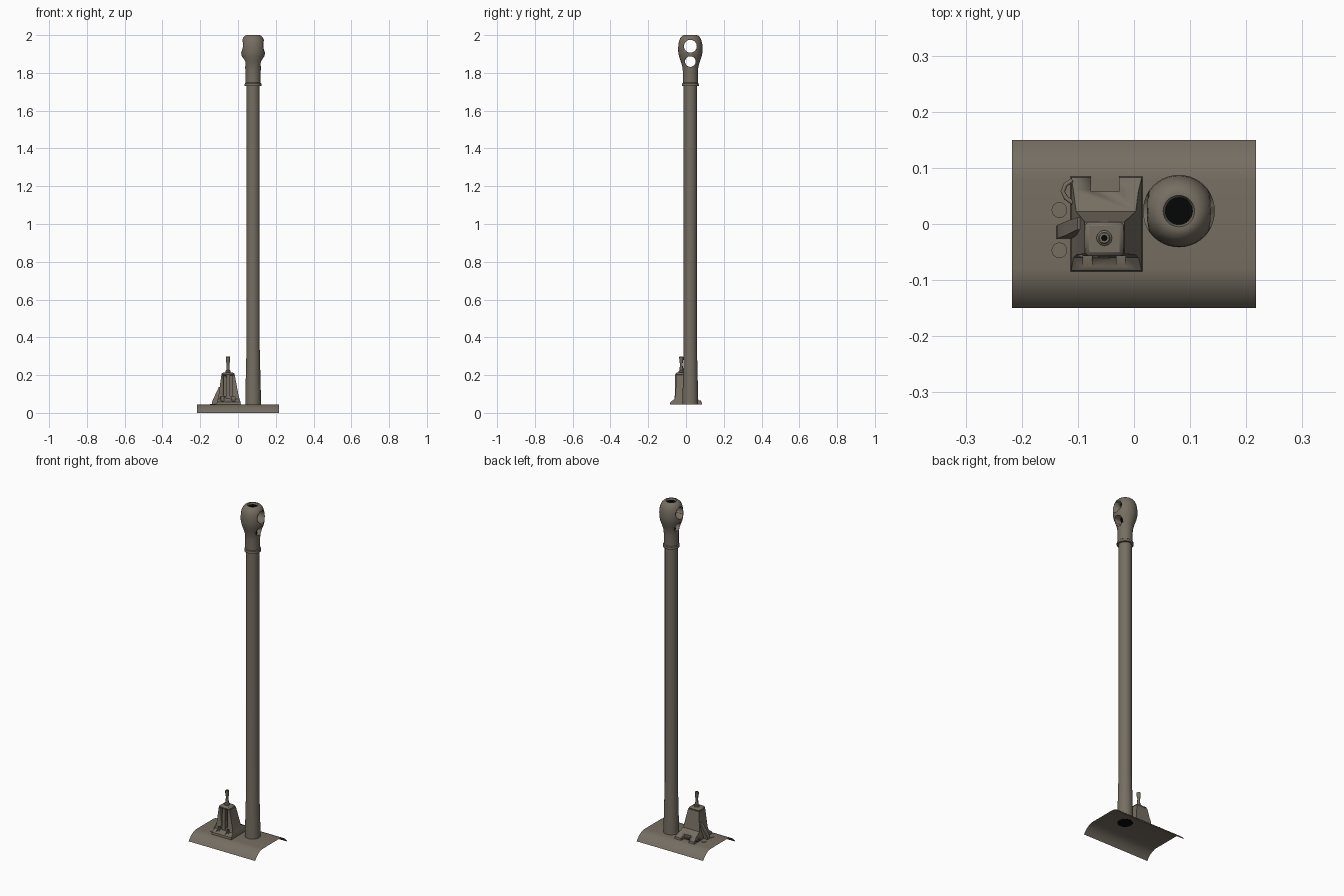
import bpy, bmesh, math
from mathutils import Matrix, Vector

cube = bpy.data.objects.get("Cube")
if cube:
    bpy.data.objects.remove(cube, do_unlink=True)


def material(name, rgb):
    m = bpy.data.materials.new(name)
    m.use_nodes = True
    m.diffuse_color = (*rgb, 1)
    bsdf = next(n for n in m.node_tree.nodes if n.type == 'BSDF_PRINCIPLED')
    bsdf.inputs["Base Color"].default_value = (*rgb, 1)
    bsdf.inputs["Roughness"].default_value = 0.8
    return m


PAINT = material("grey brown paint", (0.18, 0.155, 0.122))
BLACK = material("bore black", (0.0015, 0.002, 0.002))


def finish(name, bm, mats, angle=35, recalc=True):
    if recalc:
        bmesh.ops.recalc_face_normals(bm, faces=bm.faces)
    me = bpy.data.meshes.new(name)
    bm.to_mesh(me)
    bm.free()
    for m in mats:
        me.materials.append(m)
    me.shade_smooth()
    me.set_sharp_from_angle(angle=math.radians(angle))
    ob = bpy.data.objects.new(name, me)
    bpy.context.collection.objects.link(ob)
    return ob


def bridge(bm, rings):
    n = len(rings[0])
    for a, b in zip(rings, rings[1:]):
        for i in range(n):
            j = (i + 1) % n
            bm.faces.new((a[i], a[j], b[j], b[i]))
    bm.faces.new(rings[0][::-1])
    bm.faces.new(rings[-1])


def turned(name, profile, centre, mats, sides=32, angle=35):
    """Closed body turned about a vertical axis from (radius, height) points."""
    bm = bmesh.new()
    rings = []
    for r, z in profile:
        rings.append([bm.verts.new((centre[0] + r * math.cos(t), centre[1] + r * math.sin(t), z))
                      for t in (2 * math.pi * i / sides for i in range(sides))])
    bridge(bm, rings)
    return finish(name, bm, mats, angle)


def stacked(name, sections, angle=25):
    """Body lofted through rectangles (z, x0, x1, y0, y1)."""
    bm = bmesh.new()
    rings = [[bm.verts.new((x, y, z)) for x, y in ((x0, y0), (x1, y0), (x1, y1), (x0, y1))]
             for z, x0, x1, y0, y1 in sections]
    bridge(bm, rings)
    return finish(name, bm, [PAINT], angle)


def blacken_bore(ob, centre, radius, z_min):
    for f in ob.data.polygons:
        c = f.center
        if c.z > z_min and Vector((c.x - centre[0], c.y - centre[1])).length < radius:
            f.material_index = 1


def cut(ob, cutters):
    for c in cutters:
        mod = ob.modifiers.new(c.name, 'BOOLEAN')
        mod.operation = 'DIFFERENCE'
        mod.solver = 'EXACT'
        mod.object = c
        c.hide_render = True
        c.hide_set(True)


# Curved base sheet, mirrored front to back
half = [(0.15, 0), (0.139, 0.015), (0.125, 0.028), (0.108, 0.038), (0.092, 0.0435), (0.078, 0.045)]
section = [(-y, z) for y, z in half] + half[::-1]
bm = bmesh.new()
rows = [[bm.verts.new((x, y, z)) for x in (-0.217, 0.217)] for y, z in section]
for a, b in zip(rows, rows[1:]):
    bm.faces.new((a[0], a[1], b[1], b[0]))
finish("base_sheet", bm, [PAINT], 60, recalc=False)

# Main tube and the dark end of its bore under the sheet
AXIS = (0.08, 0.023)
turned("main_tube", [(0.0415, 0.0455), (0.041, 0.1), (0.035, 0.34), (0.035, 1.74)], AXIS, [PAINT])
turned("lower_bore_end", [(0.041, 0.0435), (0.041, 0.0448)], AXIS, [BLACK])

# Muzzle head, turned with its bore, then pierced sideways
head = turned("muzzle_head", [
    (0.036, 1.73), (0.045, 1.731), (0.044, 1.744), (0.040, 1.748), (0.040, 1.81),
    (0.043, 1.835), (0.051, 1.862), (0.060, 1.888), (0.064, 1.908), (0.0645, 1.935),
    (0.063, 1.953), (0.059, 1.971), (0.052, 1.987), (0.042, 1.997), (0.034, 2.0),
    (0.028, 2.0), (0.024, 1.992), (0.024, 1.79)], AXIS, [PAINT, BLACK], 40, 30)
blacken_bore(head, AXIS, 0.0245, 1.75)
side_holes = []
for name, z, r in (("upper_hole_cutter", 1.941, 0.034), ("lower_hole_cutter", 1.86, 0.028)):
    bm = bmesh.new()
    bmesh.ops.create_cone(bm, cap_ends=True, segments=32, radius1=r, radius2=r, depth=0.3,
                          matrix=Matrix.Translation((AXIS[0], AXIS[1], z)) @ Matrix.Rotation(math.pi / 2, 4, 'Y'))
    side_holes.append(finish(name, bm, [PAINT]))
cut(head, side_holes)

# Pedestal with spreading feet
pedestal = stacked("pedestal", [
    (0.0455, -0.113, 0.015, -0.085, 0.085),
    (0.057, -0.112, 0.014, -0.083, 0.083),
    (0.074, -0.108, 0.008, -0.060, 0.060),
    (0.092, -0.103, 0.003, -0.055, 0.022),
    (0.200, -0.088, -0.017, -0.053, 0.004)])
MID = -0.053
cutters = [stacked("back_notch_cutter", [(z, -0.077, -0.027, 0.058, 0.1) for z in (0.03, 0.15)])]
for side, s in (("right", -1), ("left", 1)):
    # Tall front grooves and low pockets beside the centre rib
    for part, inner, outer, z0, z1, y1 in (("groove", 0.011, 0.023, 0.09, 0.195, -0.038),
                                           ("pocket", 0.022, 0.038, 0.062, 0.086, -0.045)):
        x0, x1 = sorted((MID + s * inner, MID + s * outer))
        cutters.append(stacked(f"{side}_{part}_cutter", [(z, x0, x1, -0.1, y1) for z in (z0, z1)]))
cut(pedestal, cutters)

# Pedestal cap with chamfered corners
cap = stacked("pedestal_cap", [(0.198, -0.09, -0.016, -0.058, 0.005),
                               (0.213, -0.086, -0.02, -0.056, 0.002)])
bev = cap.modifiers.new("chamfer", 'BEVEL')
bev.width = 0.006
bev.segments = 1

# Front centre rib
stacked("front_rib", [(0.05, -0.066, -0.040, -0.081, -0.05),
                      (0.075, -0.064, -0.042, -0.060, -0.05),
                      (0.200, -0.062, -0.044, -0.057, -0.05)])

# Slender secondary tube
GUN_AXIS = (MID, -0.025)
small = turned("small_tube", [(0.014, 0.205), (0.014, 0.222), (0.009, 0.226), (0.007, 0.262),
                              (0.010, 0.268), (0.011, 0.296), (0.009, 0.298), (0.005, 0.298),
                              (0.005, 0.28)], GUN_AXIS, [PAINT, BLACK], 12)
blacken_bore(small, GUN_AXIS, 0.0055, 0.27)

# Side bracket leaning back towards the pedestal
stacked("side_bracket", [(0.0455, -0.138, -0.088, -0.027, -0.004),
                         (0.060, -0.137, -0.088, -0.026, -0.002),
                         (0.095, -0.121, -0.088, -0.020, 0.005),
                         (0.138, -0.101, -0.088, -0.010, 0.012)])

# Bolts and handle
for name, y in (("front_bolt", -0.047), ("back_bolt", 0.025)):
    turned(name, [(0.014, 0.0455), (0.014, 0.048)], (-0.133, y), [PAINT], 16)

curve = bpy.data.curves.new("side_handle", 'CURVE')
curve.dimensions = '3D'
curve.bevel_depth = 0.004
curve.bevel_resolution = 2
path = [(-0.11, 0.078), (-0.122, 0.07), (-0.127, 0.058), (-0.121, 0.046), (-0.106, 0.036)]
spline = curve.splines.new('POLY')
spline.points.add(len(path) - 1)
for p, (x, y) in zip(spline.points, path):
    p.co = (x, y, 0.062, 1)
curve.materials.append(PAINT)
bpy.context.collection.objects.link(bpy.data.objects.new("side_handle", curve))
